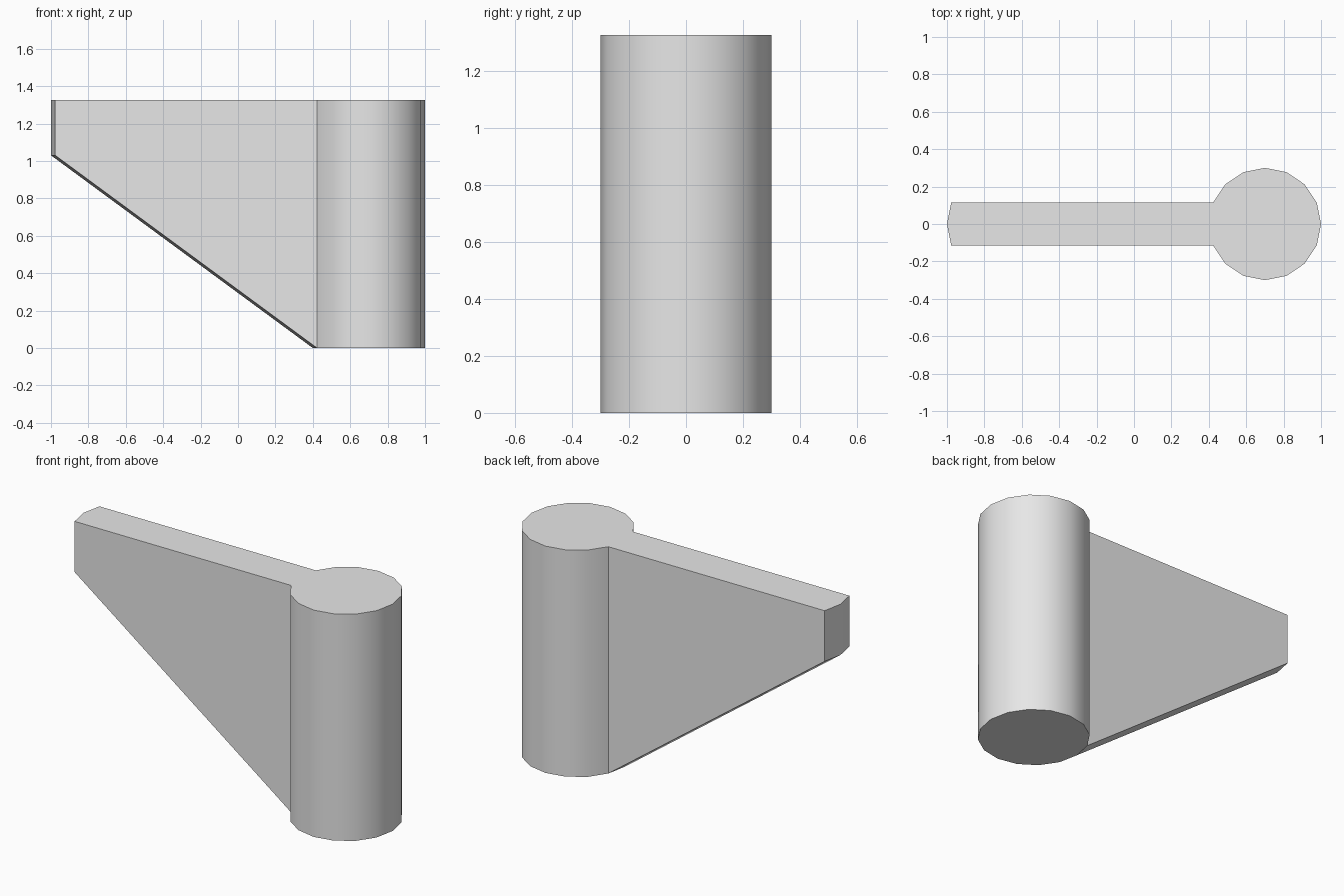
import bpy
import bmesh
from math import cos, sin, pi
from mathutils import Vector

cube = bpy.data.objects.get("Cube")
if cube:
    bpy.data.objects.remove(cube, do_unlink=True)

SIDES = 16
RADIUS = 0.3
POST_X = 0.7
HEIGHT = 1.327
WEB_SHIFT = Vector((-1.4, 0, 1.03))  # post foot to lower edge of the web tip

grey = bpy.data.materials.new("light_grey")
grey.use_nodes = True
colour = (0.8, 0.8, 0.8, 1)
grey.diffuse_color = colour
grey.node_tree.nodes["Principled BSDF"].inputs["Base Color"].default_value = colour


def ring_point(i):
    a = 2 * pi * i / SIDES
    return Vector((POST_X + RADIUS * cos(a), RADIUS * sin(a), 0))


bm = bmesh.new()

# Post foot: full ring, starting just past the side that meets the web
half = SIDES // 2
foot = [bm.verts.new(ring_point(i)) for i in range(1 - half, half + 1)]
post, seam = foot[:-1], [foot[-2], foot[-1], foot[0]]

# Web tip: the part of the ring at the seam, shifted out and up
tip = [bm.verts.new(v.co + WEB_SHIFT) for v in seam]

# Keyhole outline: lower rim and matching flat top
lower = post + tip
upper = [bm.verts.new((v.co.x, v.co.y, HEIGHT)) for v in lower]
bm.faces.new(upper)
bm.faces.new(reversed(foot))

# Upright walls
for i in range(len(lower)):
    j = (i + 1) % len(lower)
    bm.faces.new((lower[i], lower[j], upper[j], upper[i]))

# Sloping underside of the web
for i in range(2):
    bm.faces.new((seam[i], seam[i + 1], tip[i + 1], tip[i]))

bmesh.ops.recalc_face_normals(bm, faces=bm.faces)
mesh = bpy.data.meshes.new("post_with_web")
bm.to_mesh(mesh)
bm.free()
mesh.materials.append(grey)

bracket = bpy.data.objects.new("post_with_web", mesh)
bpy.context.collection.objects.link(bracket)
bpy.ops.object.select_all(action="DESELECT")
bracket.select_set(True)
bpy.context.view_layer.objects.active = bracket
bpy.ops.object.shade_smooth_by_angle(angle=pi / 6)
